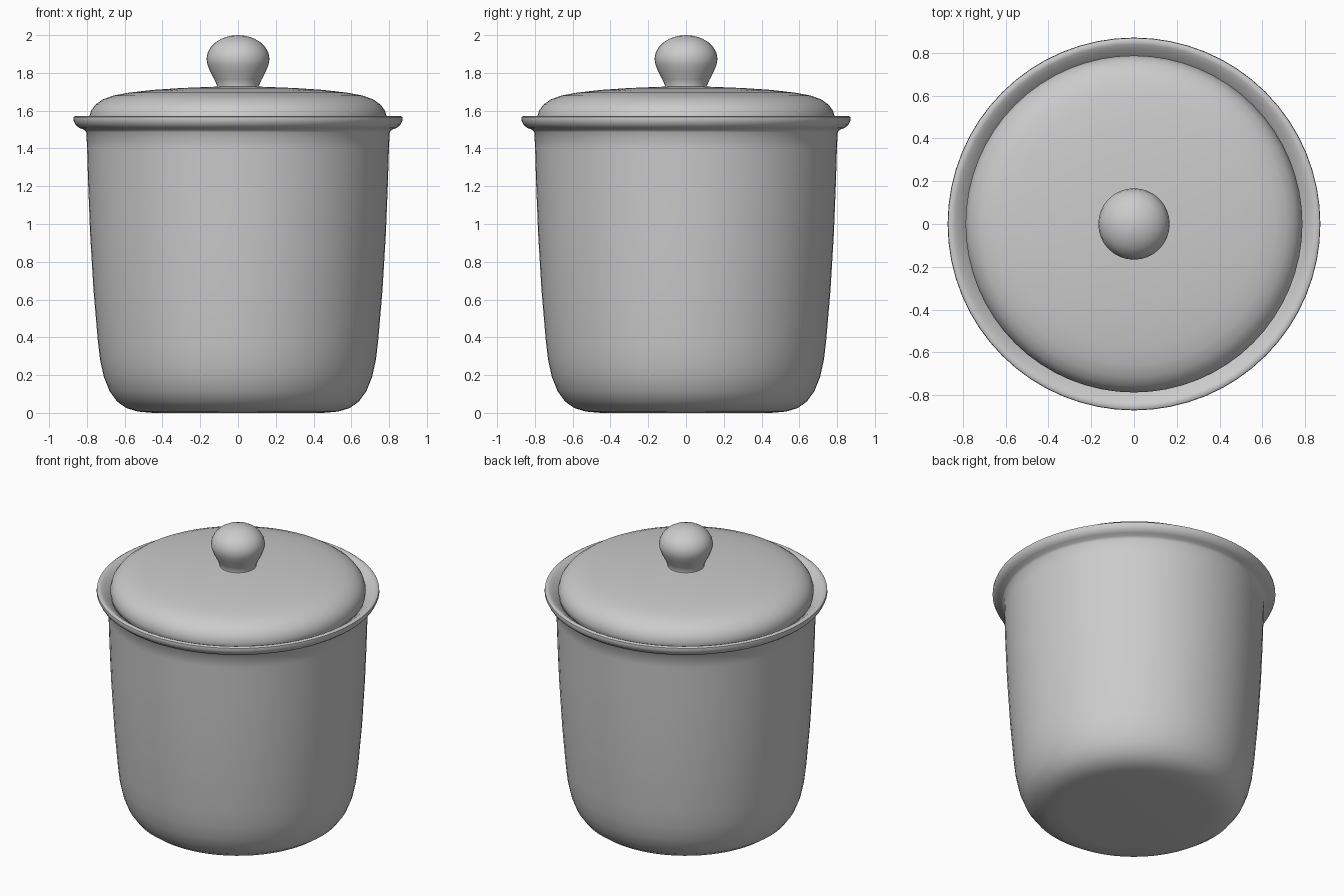
import bpy, bmesh, math

if "Cube" in bpy.data.objects:
    bpy.data.objects.remove(bpy.data.objects["Cube"])

glaze = bpy.data.materials.new("plain_grey")
glaze.diffuse_color = (0.6, 0.6, 0.6, 1)
glaze.use_nodes = True
glaze.node_tree.nodes["Principled BSDF"].inputs["Base Color"].default_value = glaze.diffuse_color


def lathe(name, profile, segments):
    """Spin an (r, z) profile round the z axis; r = 0 points become poles."""
    bm = bmesh.new()
    rings = []
    for r, z in profile:
        if r == 0:
            rings.append([bm.verts.new((0, 0, z))] * segments)
        else:
            rings.append([bm.verts.new((r * math.cos(2 * math.pi * i / segments),
                                        r * math.sin(2 * math.pi * i / segments), z))
                          for i in range(segments)])
    for a, b in zip(rings, rings[1:]):
        for i in range(segments):
            j = (i + 1) % segments
            bm.faces.new(list(dict.fromkeys([a[i], a[j], b[j], b[i]])))
    bmesh.ops.recalc_face_normals(bm, faces=bm.faces)
    mesh = bpy.data.meshes.new(name)
    bm.to_mesh(mesh)
    bm.free()
    mesh.materials.append(glaze)
    obj = bpy.data.objects.new(name, mesh)
    bpy.context.collection.objects.link(obj)
    bpy.ops.object.select_all(action='DESELECT')
    obj.select_set(True)
    bpy.context.view_layer.objects.active = obj
    bpy.ops.object.shade_smooth_by_angle(angle=math.radians(50))
    return obj


# Hollow pot: base, rounded foot, tapered wall, flared rim, then inside
lathe("pot", [
    (0, 0), (0.45, 0), (0.53, 0.007), (0.59, 0.025), (0.64, 0.06), (0.68, 0.115),
    (0.71, 0.19), (0.73, 0.28), (0.742, 0.38), (0.765, 0.65), (0.783, 0.95),
    (0.793, 1.2), (0.799, 1.4), (0.803, 1.485), (0.815, 1.5), (0.84, 1.508),
    (0.86, 1.525), (0.872, 1.55), (0.87, 1.566), (0.858, 1.573), (0.84, 1.568),
    (0.82, 1.553), (0.795, 1.535), (0.765, 1.5), (0.755, 1.4), (0.745, 0.95),
    (0.705, 0.38), (0.66, 0.18), (0.58, 0.08), (0.45, 0.05), (0, 0.05)], 64)

# Domed lid resting inside the rim
lathe("lid", [
    (0, 1.5), (0.76, 1.5), (0.785, 1.53), (0.788, 1.565), (0.778, 1.6), (0.755, 1.632),
    (0.715, 1.66), (0.66, 1.68), (0.58, 1.695), (0.45, 1.71), (0.3, 1.72),
    (0.12, 1.727), (0, 1.728)], 64)

# Knob with a tapered neck and round top
neck = [(0, 1.715), (0.115, 1.715), (0.112, 1.735), (0.125, 1.765), (0.148, 1.81), (0.162, 1.845)]
ball = [(0.167 * math.cos(math.radians(a)), 1.873 + 0.127 * math.sin(math.radians(a)))
        for a in range(0, 90, 15)]
lathe("knob", neck + ball + [(0, 2.0)], 32)
